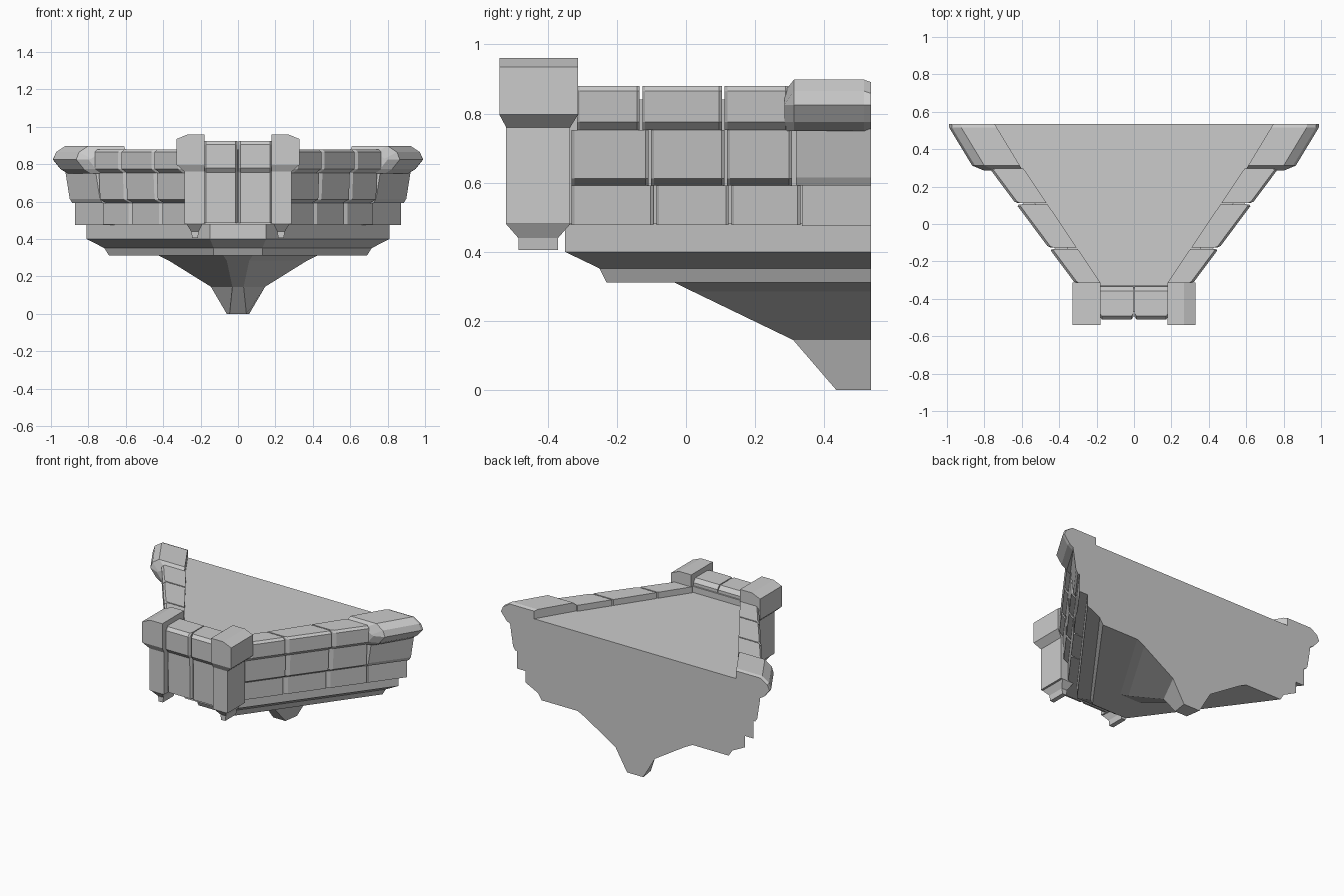
import bpy, bmesh

if "Cube" in bpy.data.objects:
    bpy.data.objects.remove(bpy.data.objects["Cube"])

BACK = 0.535


def loft(name, rings, mirror=False, bevel=0):
    """Skin matching rings of 3D points and cap both ends."""
    bm = bmesh.new()
    vs = [[bm.verts.new(p) for p in r] for r in rings]
    n = len(vs[0])
    for a, b in zip(vs, vs[1:]):
        for i in range(n):
            j = (i + 1) % n
            bm.faces.new((a[i], a[j], b[j], b[i]))
    bm.faces.new(vs[0])
    bm.faces.new(vs[-1])
    bmesh.ops.recalc_face_normals(bm, faces=bm.faces)
    me = bpy.data.meshes.new(name)
    bm.to_mesh(me)
    bm.free()
    ob = bpy.data.objects.new(name, me)
    bpy.context.collection.objects.link(ob)
    if bevel:
        m = ob.modifiers.new("bevel", 'BEVEL')
        m.width, m.segments = bevel, 1
    if mirror:
        m = ob.modifiers.new("mirror", 'MIRROR')
        m.use_mirror_merge = False
    return ob


def trapezoid(z, xb, xf, yf):
    return [(-xf, yf, z), (xf, yf, z), (xb, BACK, z), (-xb, BACK, z)]


def rect(z, x0, x1, y0, y1):
    return [(x0, y0, z), (x1, y0, z), (x1, y1, z), (x0, y1, z)]


def outer(y):
    return 0.32 + (y + 0.31) * 0.745


def inner(y):
    return 0.175 + (y + 0.32) * 0.675


# Solid core whose top is the floor
loft("floor_core", [trapezoid(0.48, 0.84, 0.20, -0.345), trapezoid(0.84, 0.84, 0.20, -0.345)])

# Stepped slab under the parapet
loft("base_slab", [trapezoid(*r) for r in [
    (0.312, 0.69, 0.13, -0.23), (0.352, 0.715, 0.13, -0.25),
    (0.40, 0.81, 0.15, -0.35), (0.48, 0.81, 0.15, -0.35)]])

# Tapering support bracket
loft("support_bracket", [trapezoid(*r) for r in [
    (0.0, 0.06, 0.045, 0.435), (0.145, 0.145, 0.03, 0.31),
    (0.285, 0.37, 0.06, 0.02), (0.315, 0.43, 0.08, -0.04)]])

# Slanted side walls: three courses of stone, each overhanging the one below
courses = {
    "lower": ([-0.335, -0.09, 0.127, 0.335], [(-.07, .478), (-.07, .592)]),
    "middle": ([-0.335, -0.105, 0.115, 0.31], [(-.07, .592), (-.035, .612), (-.03, .752)]),
    "upper": ([-0.32, -0.13, 0.108, 0.30], [(-.03, .752), (0, .775), (0, .865), (-.015, .88)]),
}
for cname, (ys, prof) in courses.items():
    for k, (y0, y1) in enumerate(zip(ys, ys[1:])):
        rings = []
        for y, inset in ((y0 + .004, .012), (y0 + .012, 0), (y1 - .012, 0), (y1 - .004, .012)):
            rings.append([(inner(y), y, prof[0][1])]
                         + [(outer(y) + o - inset, y, z) for o, z in prof]
                         + [(inner(y), y, prof[-1][1])])
        loft(f"{cname}_wall_block_{k}", rings, mirror=True)

# Corner posts against the building
def corner(name, prof, y0, shift):
    loft(name, [[(x - s, y, z) for x, z in p] for y, s, p in
                ((y0, shift, prof), (BACK, 0, prof))], mirror=True)


slope = 0.745
corner("corner_foot", [(.74, .475), (.872, .475), (.872, .60), (.74, .60)], .335, .2 * slope)
corner("corner_shaft", [(.74, .592), (.885, .592), (.90, .615), (.922, .755), (.74, .755)],
       .318, .217 * slope)
cap = [(.745, .75), (.92, .75), (.96, .775), (1.0, .825), (.985, .865), (.935, .898), (.745, .898)]
loft("corner_cap", [[(x - s - i * (x > .8), y, z - i * .7 * (z > .85)) for x, z in cap]
                    for y, s, i in ((.285, .15, .05), (.312, .135, 0), (.515, .012, 0), (BACK, 0, .01))],
     mirror=True)

# Front posts: foot, shaft, flared cap with sloped outer top edge
loft("front_post", [
    rect(.405, .215, .245, -.485, -.37), rect(.44, .21, .25, -.485, -.37),
    rect(.48, .19, .275, -.52, -.335), rect(.481, .18, .287, -.52, -.335),
    rect(.76, .18, .287, -.52, -.335), rect(.797, .18, .328, -.54, -.312),
    rect(.935, .18, .328, -.54, -.312), rect(.96, .18, .268, -.54, -.312)], mirror=True)

# Front panels between the posts, split by a centre groove
panel = [(-.33, .485), (-.487, .485), (-.49, .755), (-.51, .78), (-.51, .905),
         (-.492, .925), (-.357, .925), (-.335, .90)]
loft("front_panel", [[(x, y + i * (y < -.4), z) for y, z in panel]
                     for x, i in ((.003, .015), (.013, 0), (.172, 0), (.182, .012))], mirror=True)
loft("panel_backing", [rect(.478, -.19, .19, -.47, -.325), rect(.88, -.19, .19, -.47, -.325)])
